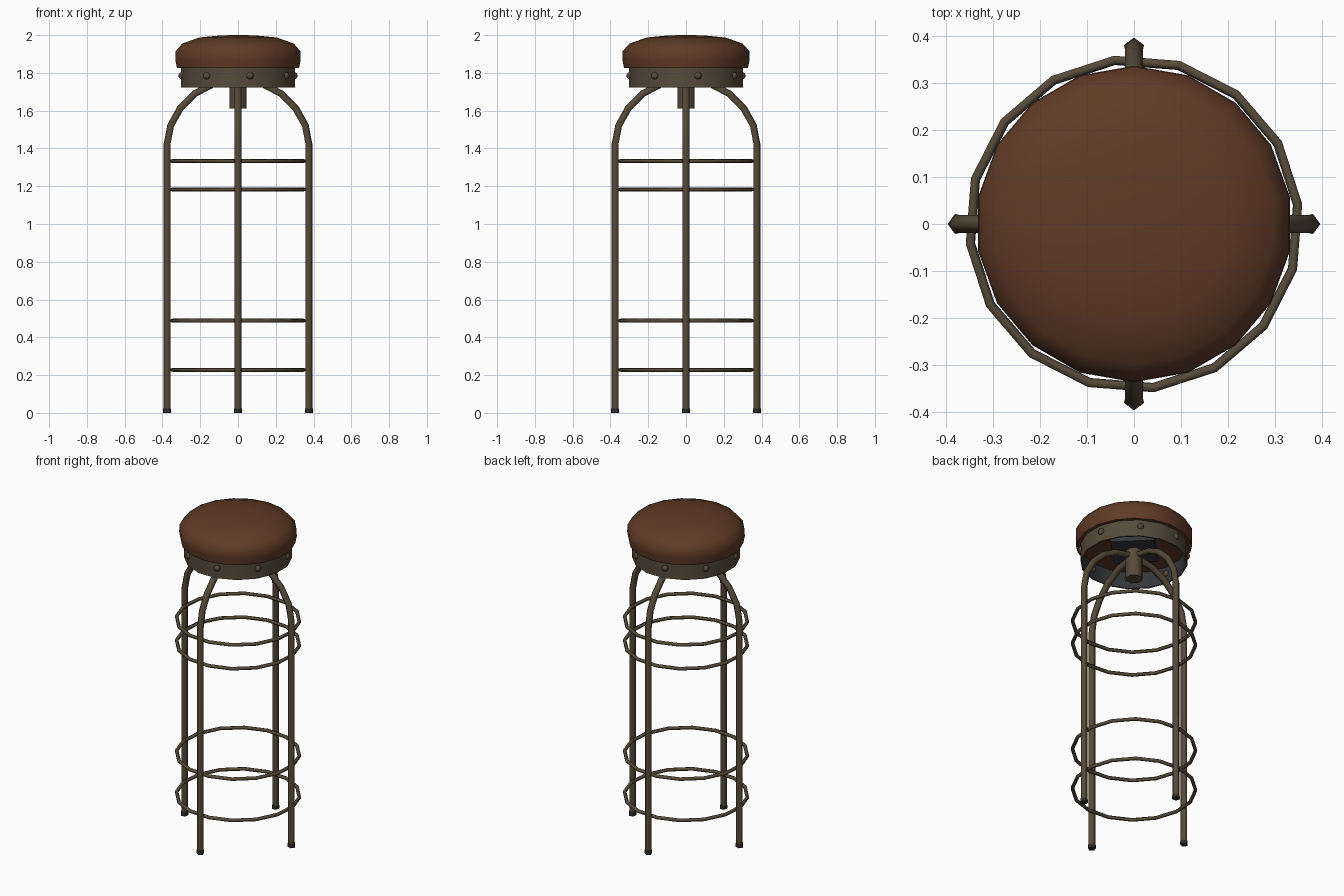
import bpy, bmesh, math
from mathutils import Vector, Matrix

if "Cube" in bpy.data.objects:
    bpy.data.objects.remove(bpy.data.objects["Cube"])


def material(name, rgb):
    m = bpy.data.materials.new(name)
    m.diffuse_color = (*rgb, 1)
    m.use_nodes = True
    m.node_tree.nodes["Principled BSDF"].inputs["Base Color"].default_value = m.diffuse_color
    return m


leather = material("brown leather", (0.115, 0.043, 0.02))
metal = material("aged bronze metal", (0.092, 0.07, 0.042))
slate = material("dark slate", (0.035, 0.038, 0.045))
rubber = material("dark rubber", (0.025, 0.024, 0.022))


def finish(bm, name, mat, angle=50):
    bmesh.ops.recalc_face_normals(bm, faces=bm.faces)
    me = bpy.data.meshes.new(name)
    bm.to_mesh(me)
    bm.free()
    ob = bpy.data.objects.new(name, me)
    bpy.context.collection.objects.link(ob)
    me.materials.append(mat)
    bpy.ops.object.select_all(action='DESELECT')
    ob.select_set(True)
    bpy.context.view_layer.objects.active = ob
    bpy.ops.object.shade_smooth_by_angle(angle=math.radians(angle))
    return ob


def lathe(name, profile, n, mat, turn=0.0, closed=False, angle=50):
    """Revolve (radius, z) points; caps open ends unless the profile is closed."""
    bm = bmesh.new()
    rows = [[bm.verts.new((r * math.cos(turn + math.tau * i / n),
                           r * math.sin(turn + math.tau * i / n), z))
             for i in range(n)] for r, z in profile]
    pairs = list(zip(rows, rows[1:])) + ([(rows[-1], rows[0])] if closed else [])
    for a, b in pairs:
        for i in range(n):
            j = (i + 1) % n
            bm.faces.new((a[i], a[j], b[j], b[i]))
    if not closed:
        bm.faces.new(rows[0])
        bm.faces.new(rows[-1])
    return finish(bm, name, mat, angle)


def tube(name, path, normal, radius, sides, mat, closed=False):
    """Sweep a polygon along a planar path."""
    bm = bmesh.new()
    pts = [Vector(p) for p in path]
    normal = Vector(normal)
    rows = []
    for k, p in enumerate(pts):
        if closed:
            t = pts[(k + 1) % len(pts)] - pts[k - 1]
        else:
            t = pts[min(k + 1, len(pts) - 1)] - pts[max(k - 1, 0)]
        side = normal.cross(t.normalized())
        rows.append([bm.verts.new(p + radius * (side * math.cos(math.tau * i / sides)
                                                + normal * math.sin(math.tau * i / sides)))
                     for i in range(sides)])
    pairs = list(zip(rows, rows[1:])) + ([(rows[-1], rows[0])] if closed else [])
    for a, b in pairs:
        for i in range(sides):
            j = (i + 1) % sides
            bm.faces.new((a[i], a[j], b[j], b[i]))
    if not closed:
        bm.faces.new(rows[0])
        bm.faces.new(rows[-1])
    return finish(bm, name, mat, 80)


# Padded seat cushion
lathe("seat_cushion", [(0.29, 1.825), (0.328, 1.825), (0.337, 1.87), (0.335, 1.915),
                       (0.30, 1.955), (0.21, 1.987), (0.10, 1.998), (0.03, 2.0)],
      18, leather, math.radians(10), angle=60)

# Metal band, slate on its inner wall
band = lathe("seat_band", [(0.308, 1.722), (0.308, 1.835), (0.298, 1.835), (0.298, 1.722)],
             16, metal, math.radians(11.25), closed=True)
band.data.materials.append(slate)
for f in band.data.polygons:
    if abs(f.normal.z) < 0.5 and f.normal.dot(f.center * Vector((1, 1, 0))) < 0:
        f.material_index = 1

# Rivets around the band
for k in range(8):
    a = math.radians(-78 + 45 * k)
    bm = bmesh.new()
    bmesh.ops.create_uvsphere(bm, u_segments=8, v_segments=4, radius=0.021,
                              matrix=Matrix.Translation((0.302 * math.cos(a),
                                                         0.302 * math.sin(a), 1.785)))
    finish(bm, f"rivet_{k + 1}", metal)

# Mounting plate and central hub under the seat
bm = bmesh.new()
bmesh.ops.create_cube(bm, size=1, matrix=Matrix.Translation((0, 0, 1.81))
                      @ Matrix.Rotation(math.radians(45), 4, 'Z')
                      @ Matrix.Diagonal((0.25, 0.25, 0.035, 1)))
finish(bm, "mounting_plate", slate)
lathe("hub", [(0.05, 1.612), (0.05, 1.795)], 8, metal, math.radians(22.5))

# Four legs bent in to the hub, each with a rubber foot
profile = [(0.374, 0.015), (0.374, 1.42), (0.355, 1.52), (0.305, 1.61),
           (0.225, 1.69), (0.13, 1.74), (0.03, 1.76)]
for k, label in enumerate(("right", "back", "left", "front")):
    c, s = ((1, 0), (0, 1), (-1, 0), (0, -1))[k]
    tube(f"{label}_leg", [(r * c, r * s, z) for r, z in profile], (-s, c, 0), 0.02, 5, metal)
    tube(f"{label}_foot", [(0.374 * c, 0.374 * s, z) for z in (0, 0.022)],
         (-s, c, 0), 0.023, 5, rubber)

# Four brace rings
for k, z in enumerate((0.228, 0.488, 1.183, 1.333)):
    tube(f"brace_ring_{k + 1}",
         [(0.352 * math.cos(math.tau * (i + 0.3) / 16),
           0.352 * math.sin(math.tau * (i + 0.3) / 16), z) for i in range(16)],
         (0, 0, 1), 0.011, 5, metal, closed=True)
